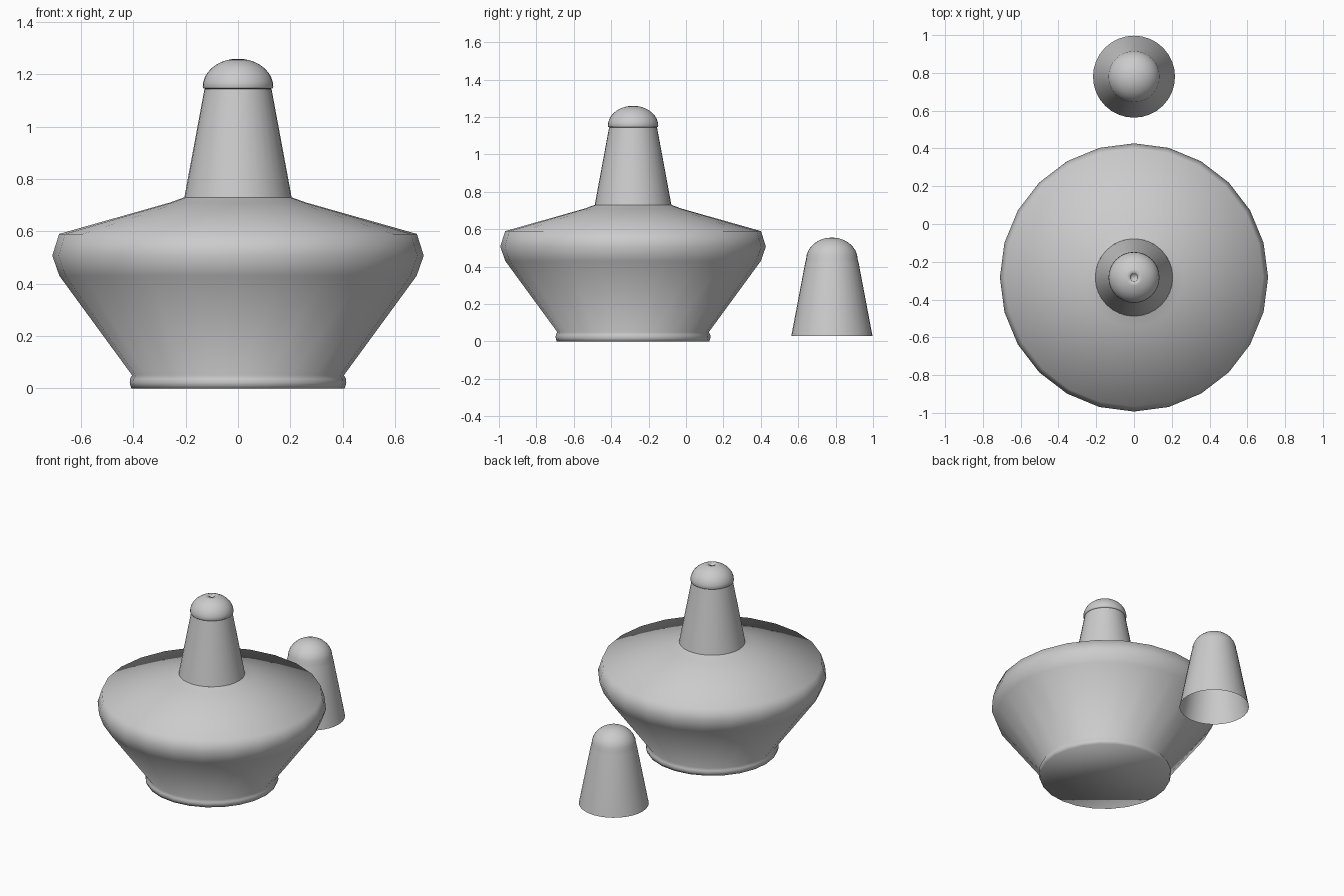
import bpy, bmesh, math

if "Cube" in bpy.data.objects:
    bpy.data.objects.remove(bpy.data.objects["Cube"])


def lathe(name, profile, y, sides, close_bottom=False):
    """Revolve (radius, z) points around a vertical axis at (0, y)."""
    bm = bmesh.new()
    rings = []
    for r, z in profile:
        if r == 0:
            rings.append([bm.verts.new((0, y, z))] * sides)
        else:
            rings.append([bm.verts.new((r * math.cos(2 * math.pi * i / sides),
                                        y + r * math.sin(2 * math.pi * i / sides), z))
                          for i in range(sides)])
    for a, b in zip(rings, rings[1:]):
        for i in range(sides):
            j = (i + 1) % sides
            face = list(dict.fromkeys((a[i], a[j], b[j], b[i])))
            bm.faces.new(face)
    if close_bottom:
        bm.faces.new(rings[0][::-1])
    for f in bm.faces:
        f.smooth = True
    mesh = bpy.data.meshes.new(name)
    bm.to_mesh(mesh)
    bm.free()
    ob = bpy.data.objects.new(name, mesh)
    bpy.context.collection.objects.link(ob)
    return ob


def arc(r, z0, height, start, end, steps):
    """Quarter-ellipse dome profile between two angles in degrees."""
    out = []
    for k in range(steps + 1):
        a = math.radians(start + (end - start) * k / steps)
        out.append((max(r * math.cos(a), 0), z0 + height * math.sin(a)))
    return out


BOTTLE_Y, CAP_Y = -0.283, 0.78

# squat bottle: foot, flared wall, rounded rim, sloping shoulder
lathe("bottle_body", [(0.408, 0), (0.414, 0.02), (0.413, 0.035), (0.405, 0.05),
                      (0.683, 0.43), (0.71, 0.507), (0.684, 0.59),
                      (0.26, 0.71), (0.205, 0.73)], BOTTLE_Y, 24, True)

# tapered neck
lathe("neck", [(0.205, 0.73), (0.128, 1.145)], BOTTLE_Y, 32)

# domed nozzle with a small hole in its top
lathe("nozzle_tip", [(0.125, 1.145), (0.132, 1.146)]
      + arc(0.135, 1.152, 0.108, 0, 81.5, 8)
      + [(0.018, 1.22), (0, 1.22)], BOTTLE_Y, 32)

# removed cap standing behind the bottle, open underneath
lathe("loose_cap", [(0.217, 0.03), (0.143, 0.42)]
      + arc(0.138, 0.438, 0.118, 0, 75, 6) + [(0, 0.556)], CAP_Y, 32)
